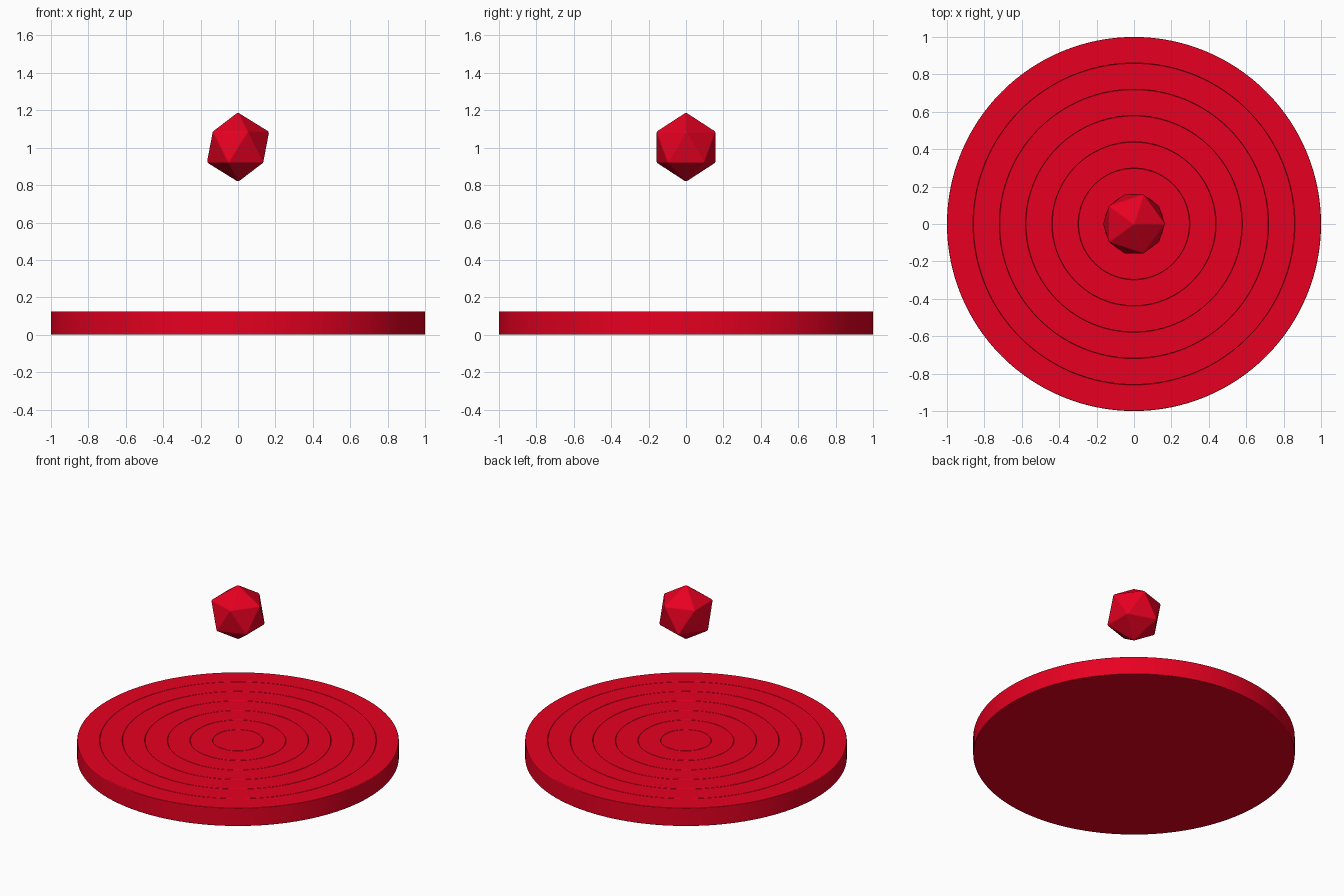
import bpy, bmesh, math

cube = bpy.data.objects.get("Cube")
if cube:
    bpy.data.objects.remove(cube, do_unlink=True)

RED = (0.8, 0.0, 0.015, 1)
red = bpy.data.materials.new("red")
red.use_nodes = True
red.diffuse_color = RED
red.node_tree.nodes["Principled BSDF"].inputs["Base Color"].default_value = RED

RADIUS, HEIGHT = 1.0, 0.125
INNER, RINGS = 0.157, 6
ROUND = 0.005
SEGMENTS = 128


def arc(cx, cz, start, steps=4):
    # Clockwise quarter circle for a rounded corner of the profile
    angles = [math.radians(start - 90 * k / steps) for k in range(steps + 1)]
    return [(cx + ROUND * math.cos(t), cz + ROUND * math.sin(t)) for t in angles]


def soft_shade(obj):
    # Smooth the rounded corners while the large faces stay flat
    bpy.ops.object.select_all(action="DESELECT")
    obj.select_set(True)
    bpy.context.view_layer.objects.active = obj
    bpy.ops.object.shade_smooth_by_angle(angle=math.radians(40))
    weighted = obj.modifiers.new("flat_faces", "WEIGHTED_NORMAL")
    weighted.keep_sharp = True


# Disc of concentric rings: each ring has rounded top corners, leaving fine seams
profile = [(0, HEIGHT)]
step = (RADIUS - INNER) / RINGS
for i in range(RINGS):
    seam = INNER + i * step
    profile += arc(seam - ROUND, HEIGHT - ROUND, 90)
    profile += arc(seam + ROUND, HEIGHT - ROUND, 180)[1:]
profile += arc(RADIUS - ROUND, HEIGHT - ROUND, 90)
profile += arc(RADIUS - ROUND, ROUND, 0)
profile.append((0, 0))

bm = bmesh.new()
verts = [bm.verts.new((r, 0, z)) for r, z in profile]
edges = [bm.edges.new(pair) for pair in zip(verts, verts[1:])]
bmesh.ops.spin(bm, geom=verts + edges, cent=(0, 0, 0), axis=(0, 0, 1),
               angle=math.tau, steps=SEGMENTS)
bmesh.ops.remove_doubles(bm, verts=bm.verts, dist=1e-5)
bmesh.ops.recalc_face_normals(bm, faces=bm.faces)
mesh = bpy.data.meshes.new("ring_platform")
bm.to_mesh(mesh)
bm.free()
mesh.materials.append(red)
platform = bpy.data.objects.new("ring_platform", mesh)
bpy.context.collection.objects.link(platform)
soft_shade(platform)

# Floating twenty-sided gem with softened edges
bpy.ops.mesh.primitive_ico_sphere_add(subdivisions=1, radius=0.186, location=(0, 0, 1.003))
gem = bpy.context.object
gem.name = "floating_gem"
gem.data.materials.append(red)
bm = bmesh.new()
bm.from_mesh(gem.data)
bmesh.ops.bevel(bm, geom=bm.edges[:], offset=0.005, offset_type="OFFSET",
                segments=3, profile=0.5, affect="EDGES")
bm.to_mesh(gem.data)
bm.free()
soft_shade(gem)
